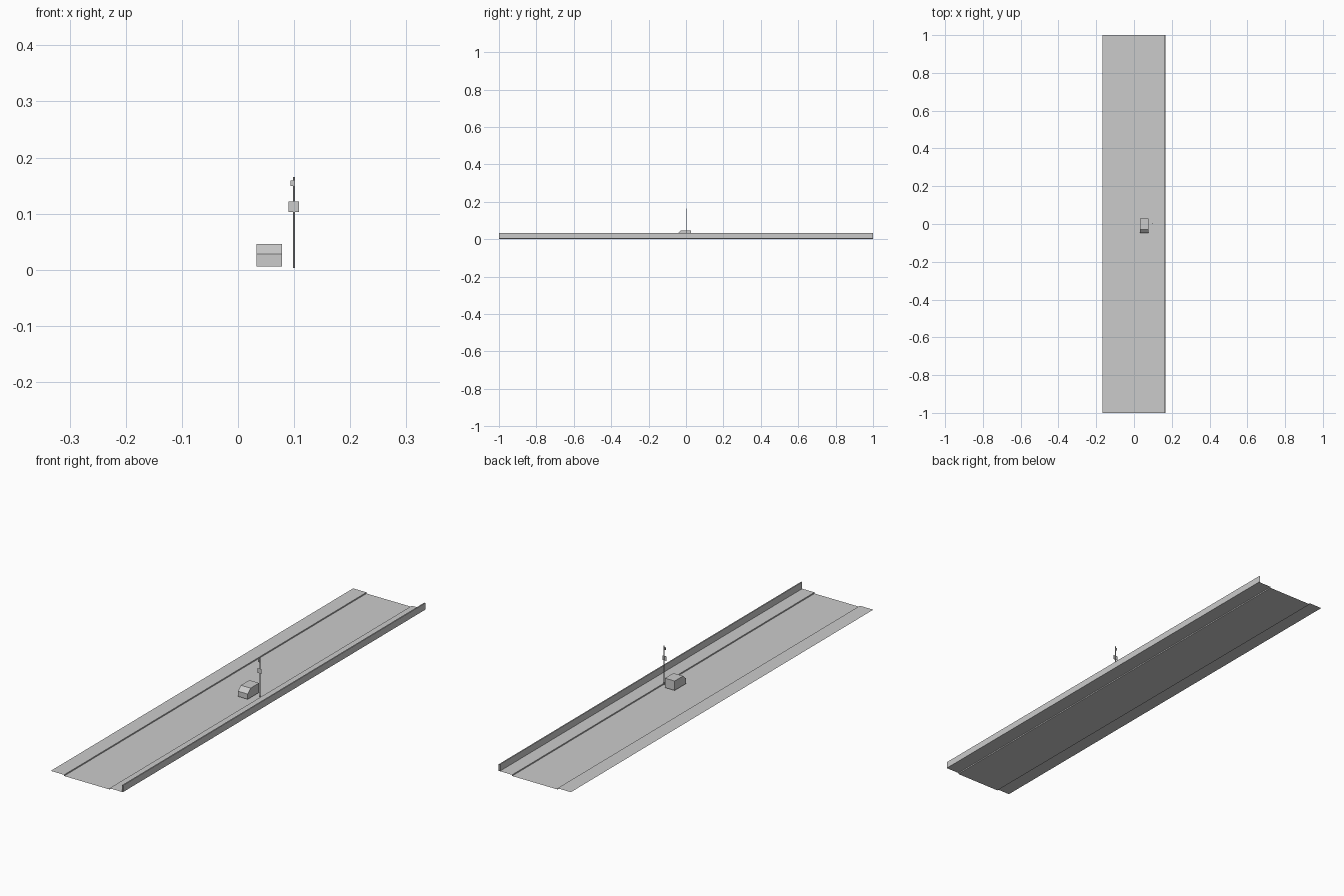
import bpy, bmesh

if "Cube" in bpy.data.objects:
    bpy.data.objects.remove(bpy.data.objects["Cube"])


def build(name, bm, recalc=True):
    if recalc:
        bmesh.ops.recalc_face_normals(bm, faces=bm.faces[:])
    mesh = bpy.data.meshes.new(name)
    bm.to_mesh(mesh)
    bm.free()
    obj = bpy.data.objects.new(name, mesh)
    bpy.context.collection.objects.link(obj)
    return obj


def strip(name, profile, y0=-1.0, y1=1.0):
    """Open sheet: an xz profile swept along y."""
    bm = bmesh.new()
    rows = [[bm.verts.new((x, y, z)) for x, z in profile] for y in (y0, y1)]
    for i in range(len(profile) - 1):
        bm.faces.new((rows[0][i], rows[0][i + 1], rows[1][i + 1], rows[1][i]))
    return build(name, bm, False)


def side_prism(name, profile, x0, x1):
    """Closed solid: a yz profile extruded along x."""
    bm = bmesh.new()
    face = bm.faces.new([bm.verts.new((x0, y, z)) for y, z in profile])
    ext = bmesh.ops.extrude_face_region(bm, geom=[face])
    verts = [g for g in ext["geom"] if isinstance(g, bmesh.types.BMVert)]
    bmesh.ops.translate(bm, verts=verts, vec=(x1 - x0, 0, 0))
    return build(name, bm)


def box(name, lo, hi):
    return side_prism(name, [(lo[1], lo[2]), (hi[1], lo[2]), (hi[1], hi[2]), (lo[1], hi[2])],
                      lo[0], hi[0])


# Road with a raised pavement and kerb on each side
EDGE, KERB, STEP = 0.167, 0.105, 0.005
strip("road_and_pavements", [(-EDGE, STEP), (-KERB, STEP), (-KERB, 0), (KERB, 0),
                             (KERB, STEP), (EDGE, STEP)])

# Low wall along the right edge, open at its ends
strip("edge_wall", [(0.162, STEP), (0.162, 0.033), (EDGE, 0.033), (EDGE, STEP)][::-1])

# Parked vehicle with a sloping front
side_prism("vehicle", [(-0.047, 0.006), (0.028, 0.006), (0.028, 0.0455),
                       (-0.028, 0.0455), (-0.047, 0.028)], 0.033, 0.078)

# Post
bm = bmesh.new()
bmesh.ops.create_cone(bm, cap_ends=True, segments=8, radius1=0.002, radius2=0.002, depth=0.162)
post = build("sign_post", bm)
post.location = (0.1, 0.002, 0.084)

# Sign plate and small lamp fixed to the front of the post
box("sign_plate", (0.09, -0.001, 0.103), (0.109, 0.0, 0.122))
box("post_lamp", (0.094, -0.001, 0.149), (0.101, 0.003, 0.159))
